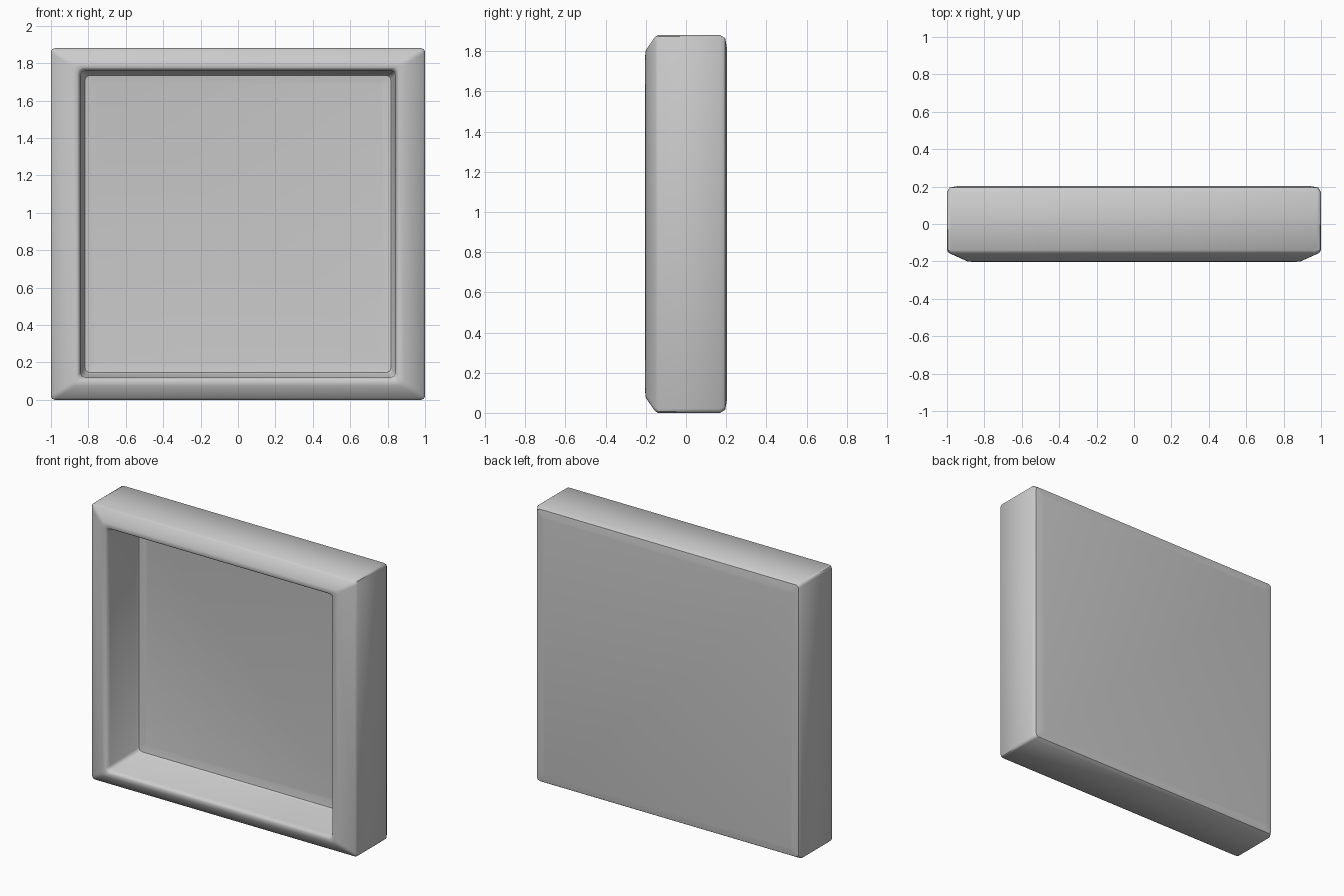
import bpy
import bmesh
from math import cos, sin, pi, radians

cube = bpy.data.objects.get("Cube")
if cube:
    bpy.data.objects.remove(cube, do_unlink=True)

MID_Z = 0.94

# Single plain grey
grey = bpy.data.materials.new("plain grey")
grey.use_nodes = True
colour = (0.6, 0.6, 0.6, 1)
grey.diffuse_color = colour
grey.node_tree.nodes["Principled BSDF"].inputs["Base Color"].default_value = colour


def rounded_ring(bm, half_w, half_h, radius, y):
    """Rectangle in the xz plane with two-segment rounded corners."""
    verts = []
    for corner, (sx, sz) in enumerate([(1, 1), (-1, 1), (-1, -1), (1, -1)]):
        for step in range(3):
            a = corner * pi / 2 + step * pi / 4
            x = sx * (half_w - radius) + radius * cos(a)
            z = sz * (half_h - radius) + radius * sin(a)
            verts.append(bm.verts.new((x, y, MID_Z + z)))
    return verts


# Section from the back face, around the rim, to the recess floor:
# half width, half height, corner radius, depth
section = [
    (0.94, 0.88, 0.02, 0.203),
    (0.985, 0.925, 0.02, 0.195),
    (1.0, 0.94, 0.02, 0.17),
    (1.0, 0.94, 0.02, -0.14),
    (0.99, 0.93, 0.02, -0.155),
    (0.89, 0.865, 0.02, -0.2),
    (0.86, 0.838, 0.025, -0.203),
    (0.85, 0.828, 0.025, -0.195),
    (0.842, 0.819, 0.025, -0.175),
    (0.828, 0.805, 0.025, 0.085),
    (0.818, 0.795, 0.025, 0.102),
    (0.775, 0.752, 0.02, 0.11),
]

bm = bmesh.new()
rings = [rounded_ring(bm, *row) for row in section]
for a, b in zip(rings, rings[1:]):
    for i in range(len(a)):
        j = (i + 1) % len(a)
        bm.faces.new((a[i], a[j], b[j], b[i]))
bm.faces.new(rings[0])
bm.faces.new(rings[-1])
bmesh.ops.recalc_face_normals(bm, faces=bm.faces)

mesh = bpy.data.meshes.new("recessed_panel")
bm.to_mesh(mesh)
bm.free()
mesh.materials.append(grey)
panel = bpy.data.objects.new("recessed_panel", mesh)
bpy.context.collection.objects.link(panel)

# Smooth shading that keeps the hard edges
bpy.ops.object.select_all(action='DESELECT')
panel.select_set(True)
bpy.context.view_layer.objects.active = panel
bpy.ops.object.shade_smooth_by_angle(angle=radians(40))
